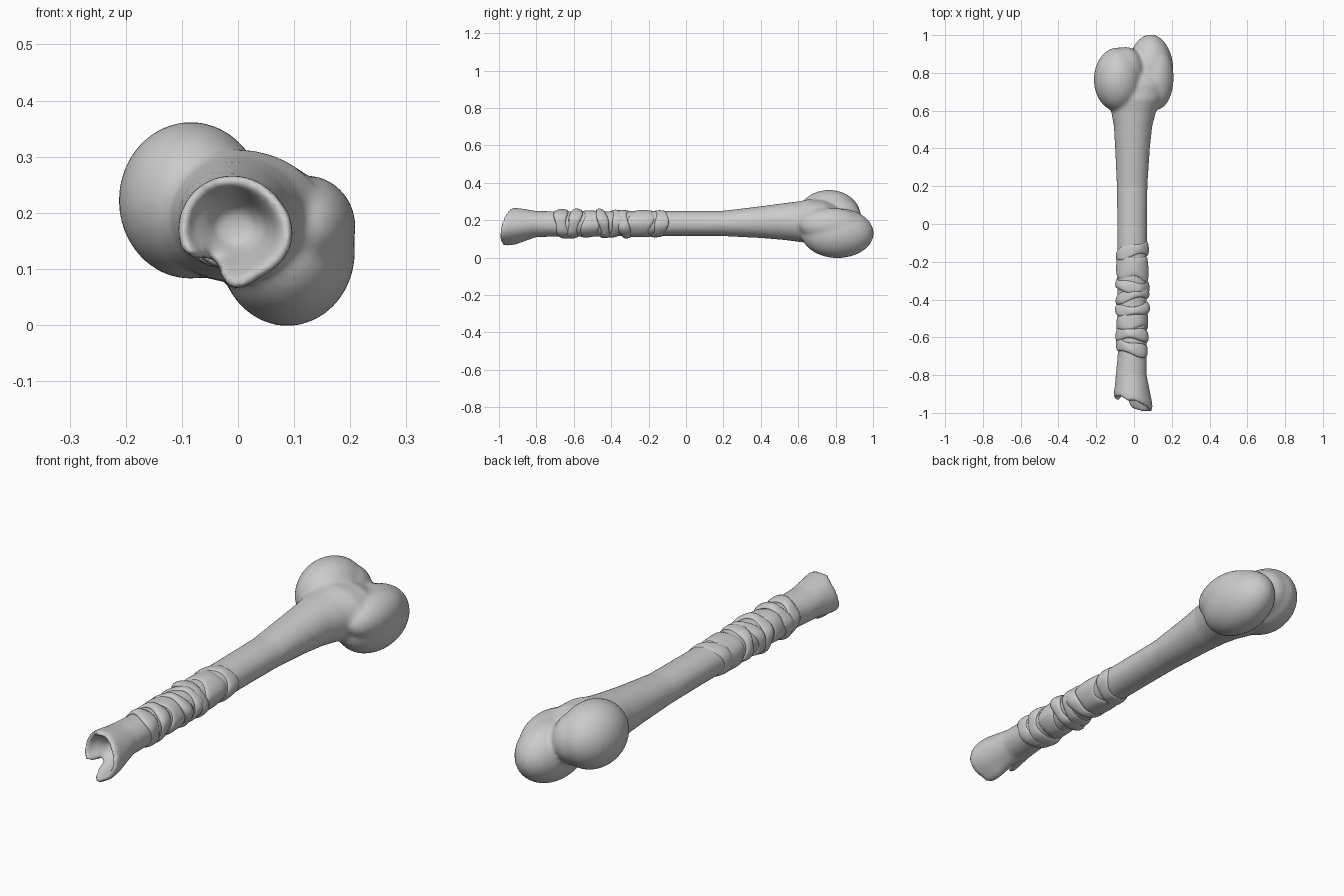
import bpy, bmesh, math, random
from mathutils import Vector, Matrix

cube = bpy.data.objects.get("Cube")
if cube:
    bpy.data.objects.remove(cube, do_unlink=True)
random.seed(4)

mat = bpy.data.materials.new("bone grey")
mat.use_nodes = True
grey = (0.6, 0.6, 0.6, 1)
mat.diffuse_color = grey
mat.node_tree.nodes["Principled BSDF"].inputs["Base Color"].default_value = grey

SIDES = 40
ANGLES = [math.tau * i / SIDES for i in range(SIDES)]


def bump(angle, centre, width):
    d = (angle - math.radians(centre) + math.pi) % math.tau - math.pi
    return math.exp(-(d / math.radians(width)) ** 2)


def loft(bm, rings, closed=False):
    """Skin a list of point rings; cap the ends or join last to first."""
    loops = [[bm.verts.new(p) for p in ring] for ring in rings]
    pairs = list(zip(loops, loops[1:]))
    if closed:
        pairs.append((loops[-1], loops[0]))
    else:
        bm.faces.new(loops[0])
        bm.faces.new(loops[-1])
    for a, b in pairs:
        for i in range(SIDES):
            j = (i + 1) % SIDES
            bm.faces.new((a[i], a[j], b[j], b[i]))


def ellipsoid(bm, centre, radii):
    bmesh.ops.create_uvsphere(bm, u_segments=32, v_segments=20, radius=1,
                              matrix=Matrix.Translation(centre) @ Matrix.Diagonal((*radii, 1)))


def finish(name, bm):
    bmesh.ops.recalc_face_normals(bm, faces=bm.faces)
    mesh = bpy.data.meshes.new(name)
    bm.to_mesh(mesh)
    bm.free()
    mesh.materials.append(mat)
    mesh.shade_smooth()
    ob = bpy.data.objects.new(name, mesh)
    bpy.context.collection.objects.link(ob)
    return ob


def oval(y, cx, cz, rx, rz):
    return [Vector((cx + rx * math.cos(a), y, cz + rz * math.sin(a))) for a in ANGLES]


# Broken hollow end: rim length and radius change around the tube
def rim_y(a):
    return -0.955 - 0.04 * math.cos(a + 0.6) + 0.09 * bump(a, 238, 16) - 0.015 * bump(a, 105, 14)


def rim_r(a):
    return 0.098 + 0.012 * bump(a, 350, 35) - 0.038 * bump(a, 238, 20) + 0.012 * bump(a, 272, 16)


def rim_ring(scale, inset):
    return [Vector((-0.01 + rim_r(a) * scale * math.cos(a), rim_y(a) + inset,
                    0.17 + rim_r(a) * scale * math.sin(a))) for a in ANGLES]


# Shaft stations: y, centre x, centre z, half width, half height
SHAFT = [(-0.80, -0.015, 0.18, 0.082, 0.07), (-0.7, -0.01, 0.18, 0.077, 0.068),
         (0.0, -0.01, 0.183, 0.079, 0.067), (0.2, -0.01, 0.183, 0.081, 0.068),
         (0.4, -0.008, 0.19, 0.092, 0.085), (0.52, -0.005, 0.193, 0.102, 0.098),
         (0.6, -0.002, 0.193, 0.12, 0.108), (0.66, 0, 0.195, 0.15, 0.118),
         (0.74, 0.005, 0.19, 0.16, 0.115), (0.8, 0, 0.18, 0.14, 0.1)]

bm = bmesh.new()
cavity = [oval(-0.84, -0.005, 0.175, 0.03, 0.028), oval(-0.87, -0.005, 0.175, 0.052, 0.046)]
loft(bm, cavity + [rim_ring(0.74, 0.025), rim_ring(0.84, 0), rim_ring(0.97, 0),
                   rim_ring(1, 0.02), rim_ring(0.93, 0.07)]
     + [oval(*s) for s in SHAFT])

# Two knuckles at the back
ellipsoid(bm, (-0.084, 0.765, 0.222), (0.129, 0.17, 0.14))
ellipsoid(bm, (-0.045, 0.81, 0.215), (0.10, 0.128, 0.112))
ellipsoid(bm, (0.088, 0.81, 0.131), (0.121, 0.194, 0.133))
ellipsoid(bm, (0.12, 0.775, 0.175), (0.09, 0.17, 0.092))
bone = finish("bone", bm)
remesh = bone.modifiers.new("fuse", "REMESH")
remesh.mode = "VOXEL"
remesh.voxel_size = 0.01
remesh.use_smooth_shade = True
soften = bone.modifiers.new("soften", "SMOOTH")
soften.factor = 0.5
soften.iterations = 6


# Grip wraps: uneven slanted bands around the shaft
def band(name, y, half, thick, lean_x, lean_z):
    phase = random.uniform(0, math.tau)
    profile = [(-1, -0.008), (-0.95, 0.5), (-0.4, 1), (0.3, 0.85), (0.95, 0.4), (1, -0.008)]
    rings = []
    for along, height in profile:
        ring = []
        for a in ANGLES:
            wave = 1 + 0.35 * math.sin(2 * a + phase) + 0.25 * math.sin(5 * a + phase)
            grow = thick * max(height, -0.3) * wave if height > 0 else -0.008
            c, s = math.cos(a), math.sin(a)
            yy = y + along * half * (1 + 0.2 * math.sin(3 * a + phase)) + lean_x * c + lean_z * s
            ring.append(Vector((-0.01 + (0.078 + grow) * c, yy, 0.181 + (0.0675 + grow) * s)))
        rings.append(ring)
    bm = bmesh.new()
    loft(bm, rings, closed=True)
    ob = finish(name, bm)
    sub = ob.modifiers.new("round", "SUBSURF")
    sub.levels = sub.render_levels = 1


WRAPS = [(-0.15, 0.035, 0.008, 0.02, 0.01), (-0.235, 0.065, 0.007, -0.01, 0.01),
         (-0.325, 0.03, 0.012, -0.01, -0.01), (-0.385, 0.028, 0.010, 0.02, 0.01),
         (-0.445, 0.028, 0.014, 0.005, -0.015), (-0.52, 0.045, 0.006, 0.01, 0.01),
         (-0.595, 0.032, 0.012, -0.005, 0.015), (-0.65, 0.035, 0.010, -0.02, -0.01)]
for n, w in enumerate(WRAPS):
    band(f"grip_wrap_{n + 1}", *w)
